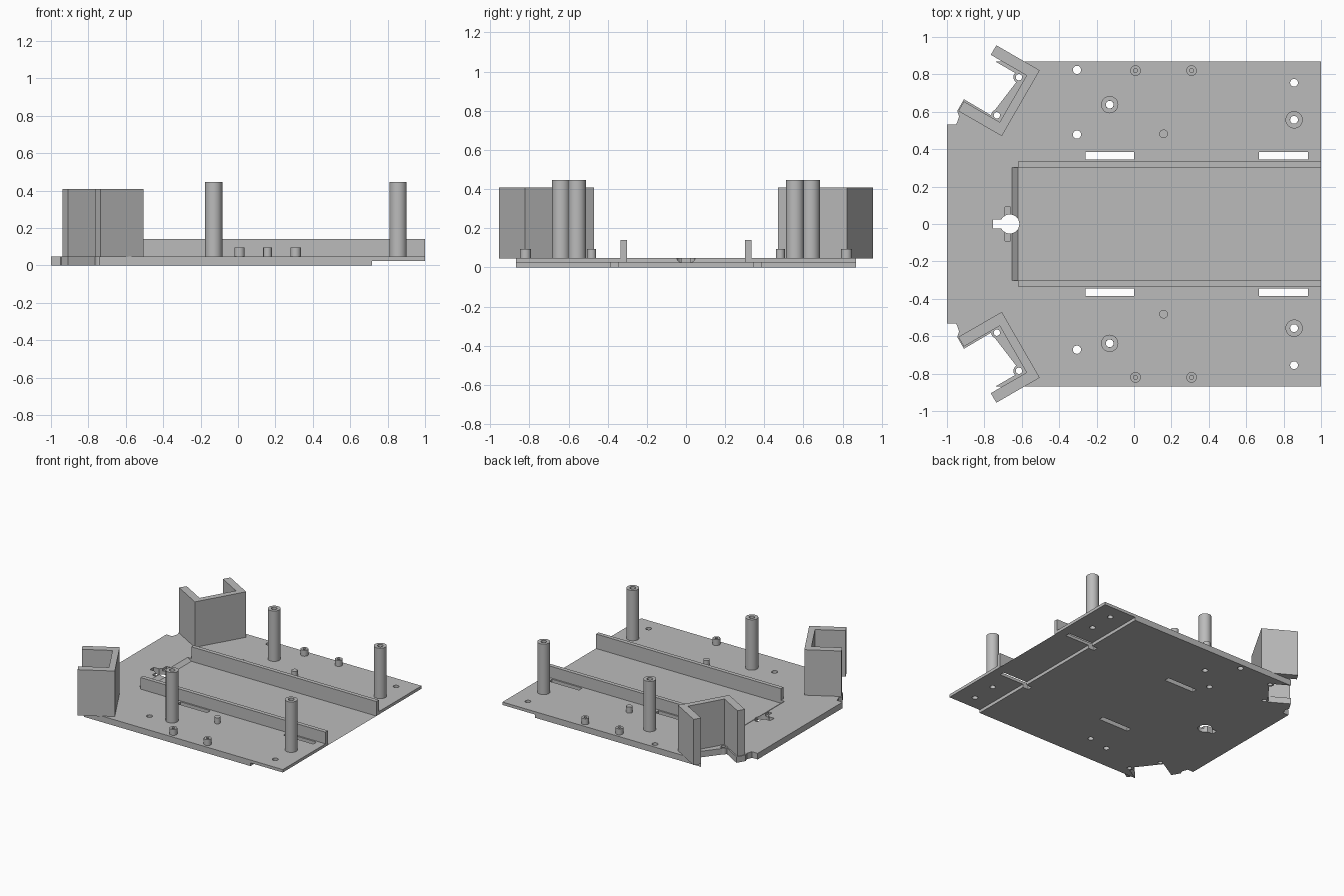
import bpy, bmesh, math

if "Cube" in bpy.data.objects:
    bpy.data.objects.remove(bpy.data.objects["Cube"])

grey = bpy.data.materials.new("grey plastic")
grey.diffuse_color = (0.5, 0.5, 0.5, 1)
grey.use_nodes = True
grey.node_tree.nodes["Principled BSDF"].inputs["Base Color"].default_value = grey.diffuse_color


def prism(name, pts, z0, z1):
    """Extrude a flat outline between two heights."""
    bm = bmesh.new()
    face = bm.faces.new([bm.verts.new((x, y, z0)) for x, y in pts])
    new = bmesh.ops.extrude_face_region(bm, geom=[face])["geom"]
    bmesh.ops.translate(bm, vec=(0, 0, z1 - z0),
                        verts=[v for v in new if isinstance(v, bmesh.types.BMVert)])
    bmesh.ops.recalc_face_normals(bm, faces=bm.faces)
    mesh = bpy.data.meshes.new(name)
    bm.to_mesh(mesh)
    bm.free()
    mesh.materials.append(grey)
    ob = bpy.data.objects.new(name, mesh)
    bpy.context.collection.objects.link(ob)
    return ob


def rect(x0, x1, y0, y1):
    return [(x0, y0), (x1, y0), (x1, y1), (x0, y1)]


def circle(x, y, r, n=32):
    return [(x + r * math.cos(2 * math.pi * i / n),
             y + r * math.sin(2 * math.pi * i / n)) for i in range(n)]


def cut(ob, cutter):
    mod = ob.modifiers.new("cut", 'BOOLEAN')
    mod.operation, mod.solver, mod.object = 'DIFFERENCE', 'EXACT', cutter
    bpy.context.view_layer.objects.active = ob
    bpy.ops.object.modifier_apply(modifier=mod.name)
    bpy.data.objects.remove(cutter)


def smooth(ob):
    bpy.ops.object.select_all(action='DESELECT')
    ob.select_set(True)
    bpy.context.view_layer.objects.active = ob
    bpy.ops.object.shade_smooth_by_angle(angle=math.radians(30))


def tube(name, x, y, r, hole, z0, z1):
    ob = prism(name, circle(x, y, r), z0, z1)
    if hole:
        cut(ob, prism("cutter", circle(x, y, hole), z0 - 0.05, z1 + 0.05))
    smooth(ob)


TOP, MID = 0.048, 0.025
bracket_screws = [(-0.615, 0.785), (-0.733, 0.581)]

# Base plate outline, half of it mirrored across the centre line
half = [(1, 0.868), (-0.74, 0.868), (-0.605, 0.79), (-0.765, 0.582), (-0.909, 0.667),
        (-0.945, 0.605), (-0.935, 0.575), (-0.95, 0.532), (-1, 0.532)]
plate = prism("base_plate", half + [(x, -y) for x, y in reversed(half)], 0, TOP)

# Underside step, then the sunken channel with its short ramp
cut(plate, prism("cutter", rect(0.717, 1.1, -1, 1), -0.1, MID))
channel = prism("cutter", rect(-0.62, 1.1, -0.302, 0.302), MID, 0.1)
for v in channel.data.vertices:
    if v.co.x < 0 and v.co.z > 0.05:
        v.co.x = -0.725
cut(plate, channel)

# Keyhole with its cross recess
cut(plate, prism("cutter", rect(-0.69, -0.66, -0.09, 0.09), 0.03, 0.1))
cut(plate, prism("cutter", rect(-0.755, -0.68, -0.024, 0.024), -0.1, 0.1))
cut(plate, prism("cutter", circle(-0.664, 0, 0.051), -0.1, 0.1))

# Slots and screw holes
holes = [(-0.305, 0.824, 0.022), (-0.305, 0.478, 0.022), (-0.305, -0.672, 0.022)]
for s in (1, -1):
    for x0, x1 in ((-0.26, 0.0), (0.667, 0.93)):
        y0, y1 = sorted((s * 0.346, s * 0.386))
        cut(plate, prism("cutter", rect(x0, x1, y0, y1), -0.1, 0.1))
    holes += [(0.856, s * 0.755, 0.021), (-0.13, s * 0.638, 0.021), (0.856, s * 0.557, 0.021)]
    holes += [(x, s * y, 0.017) for x, y in bracket_screws]
for x, y, r in holes:
    cut(plate, prism("cutter", circle(x, y, r, 24), -0.1, 0.1))
smooth(plate)

for s, side in ((1, "back"), (-1, "front")):
    # Guide rail
    y0, y1 = sorted((s * 0.302, s * 0.334))
    prism(side + "_rail", rect(-0.62, 1, y0, y1), MID, 0.14)

    # Angled U-shaped corner bracket in its own u, v directions
    L, D, T, A = 0.406, 0.268, 0.047, 0.059
    uv = [(0, 0), (L, 0), (L, D), (L - A, D), (L - A, T), (A, T), (A, D), (0, D)]
    pts = [(-0.707 + 0.5 * u - 0.866 * v, s * (0.47 + 0.866 * u + 0.5 * v)) for u, v in uv]
    prism(side + "_corner_bracket", pts, TOP - 0.003, 0.408)
    for x, y in bracket_screws:
        tube(side + "_bracket_screw_boss", x, s * y, 0.03, 0.017, 0, TOP + 0.002)

    # Tall hollow posts
    for x, y in ((-0.13, 0.638), (0.856, 0.557)):
        tube(side + "_post", x, s * y, 0.046, 0.021, TOP - 0.003, 0.447)

    # Short pegs
    for x, y, r, h in ((0.008, 0.82, 0.028, 0.011), (0.308, 0.82, 0.028, 0.011),
                       (0.158, 0.482, 0.023, 0)):
        tube(side + "_peg", x, s * y, r, h, TOP - 0.003, 0.095)
